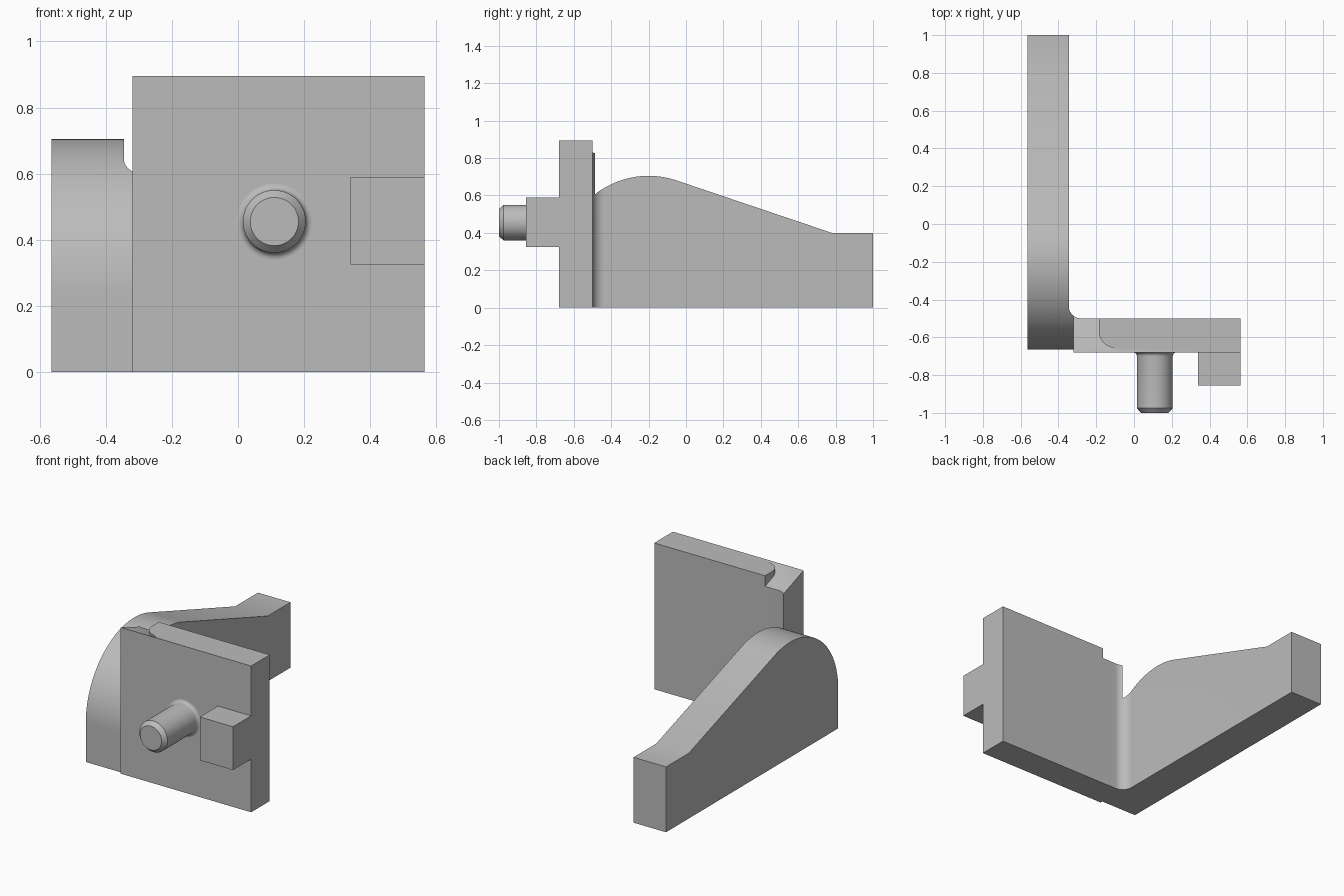
import bpy, bmesh
from math import sin, cos, pi, radians, sqrt

cube = bpy.data.objects.get("Cube")
if cube:
    bpy.data.objects.remove(cube, do_unlink=True)

grey = bpy.data.materials.new("plain grey")
grey.use_nodes = True
GREY = (0.5, 0.5, 0.5, 1)
grey.diffuse_color = GREY
grey.node_tree.nodes["Principled BSDF"].inputs["Base Color"].default_value = GREY


def finish(name, bm):
    bmesh.ops.recalc_face_normals(bm, faces=bm.faces)
    mesh = bpy.data.meshes.new(name)
    bm.to_mesh(mesh)
    bm.free()
    mesh.materials.append(grey)
    ob = bpy.data.objects.new(name, mesh)
    bpy.context.collection.objects.link(ob)
    return ob


def prism(name, outline, start, end):
    """Solid between two copies of an outline; start and end place each point."""
    bm = bmesh.new()
    a = [bm.verts.new(start(*p)) for p in outline]
    b = [bm.verts.new(end(*p)) for p in outline]
    bm.faces.new(a)
    bm.faces.new(b[::-1])
    for i in range(len(a)):
        j = (i + 1) % len(a)
        bm.faces.new((a[i], a[j], b[j], b[i]))
    return finish(name, bm)


def upright(name, plan, z0, z1):
    return prism(name, plan, lambda x, y: (x, y, z0), lambda x, y: (x, y, z1))


def arc(cx, cy, r, a0, a1, n):
    steps = [radians(a0 + (a1 - a0) * i / n) for i in range(n + 1)]
    return [(cx + r * cos(t), cy + r * sin(t)) for t in steps]


def select(ob):
    bpy.ops.object.select_all(action='DESELECT')
    ob.select_set(True)
    bpy.context.view_layer.objects.active = ob


def boolean(ob, tool, operation):
    mod = ob.modifiers.new(operation.lower(), 'BOOLEAN')
    mod.object, mod.operation, mod.solver = tool, operation, 'EXACT'
    select(ob)
    bpy.ops.object.modifier_apply(modifier=mod.name)
    bpy.data.objects.remove(tool, do_unlink=True)


def smooth(ob):
    select(ob)
    bpy.ops.object.shade_smooth_by_angle(angle=radians(30))


# Inner corner fillet, shared by the arm and the plate
FX, FY, FR = -0.28, -0.435, 0.065
SEAM = -0.32
split = 180 + math_angle if (math_angle := 0) else 180 + 52
seam_y = FY - sqrt(FR ** 2 - (SEAM - FX) ** 2)

# Side arm: humped side profile trimmed to its plan outline
profile = ([(-0.665, 0)] + arc(-0.2, 0.24, 0.465, 180, 71.4, 40)
           + [(0.78, 0.4), (1, 0.4), (1, 0)])
arm = prism("side_arm", profile,
            lambda y, z: (-0.565, y, z), lambda y, z: (-0.2, y, z))
plan = ([(-0.7, -0.8), (SEAM, -0.8), (SEAM, seam_y)]
        + arc(FX, FY, FR, split - 4, 180, 8) + [(-0.345, 1.2), (-0.7, 1.2)])
boolean(arm, upright("arm_trim", plan, -0.1, 1), 'INTERSECT')
smooth(arm)

# Front plate with the rest of the fillet on its back corner
plan = ([(SEAM, -0.68), (0.565, -0.68), (0.565, -0.5)]
        + arc(FX, FY, FR, 270, split, 8)[:-1] + [(SEAM, seam_y)])
plate = upright("front_plate", plan, 0, 0.895)

# Sloping relief in the top of the plate, with a rounded end
relief = ([(-0.5, -0.3), (-0.185, -0.3)]
          + arc(-0.1, -0.57, 0.085, 180, 262, 14)
          + [(-0.05, -0.7), (-0.5, -0.7)])
cutter = prism("plate_relief", relief,
               lambda x, y: (x, y, 0.895 - 0.36 * (y + 0.68)),
               lambda x, y: (x, y, 1.2))
boolean(plate, cutter, 'DIFFERENCE')
smooth(plate)

# Square lug on the plate front
upright("front_lug", [(0.34, -0.855), (0.565, -0.855),
                      (0.565, -0.68), (0.34, -0.68)], 0.325, 0.59)

# Round pin: turned profile with a base fillet and a chamfered tip
fillet = [(r, y) for r, y in arc(0.115, -0.70, 0.02, 90, 180, 6)]
turned = [(0.115, -0.67)] + fillet + [(0.095, -0.975), (0.073, -1)]
SIDES = 48
bm = bmesh.new()
rings = [[bm.verts.new((0.11 + r * cos(2 * pi * i / SIDES), y,
                        0.455 + r * sin(2 * pi * i / SIDES)))
          for i in range(SIDES)] for r, y in turned]
for a, b in zip(rings, rings[1:]):
    for i in range(SIDES):
        j = (i + 1) % SIDES
        bm.faces.new((a[i], a[j], b[j], b[i]))
bm.faces.new(rings[0])
bm.faces.new(rings[-1])
smooth(finish("round_pin", bm))
